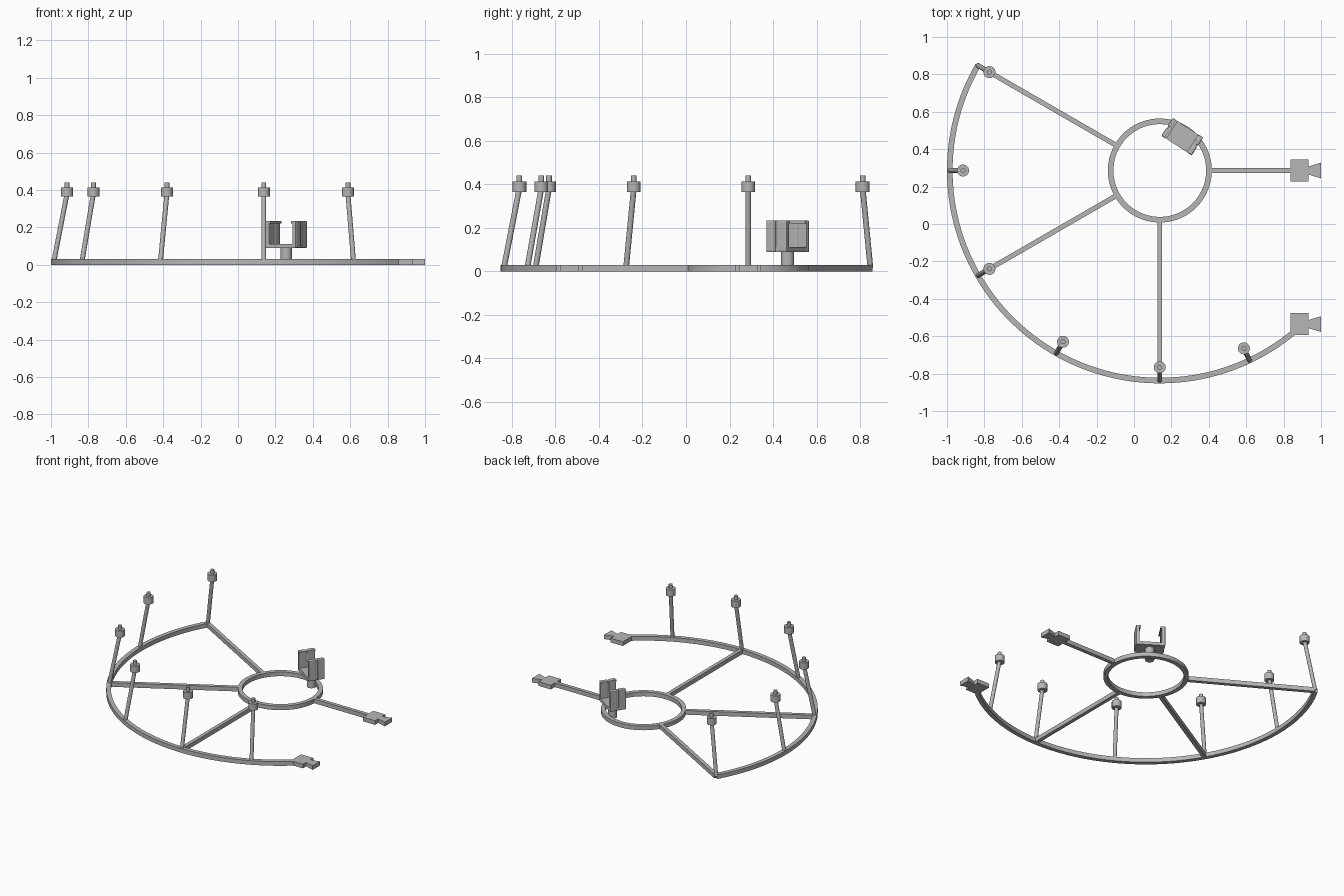
import bpy, bmesh, math
from mathutils import Vector, Matrix

cube = bpy.data.objects.get("Cube")
if cube:
    bpy.data.objects.remove(cube, do_unlink=True)

CENTRE = Vector((0.138, 0.286, 0))
THICK = 0.03

grey = bpy.data.materials.new("grey plastic")
grey.use_nodes = True
grey.diffuse_color = (0.47, 0.47, 0.47, 1)
grey.node_tree.nodes["Principled BSDF"].inputs["Base Color"].default_value = grey.diffuse_color


def polar(radius, degrees, z=0.0):
    a = math.radians(degrees)
    return CENTRE + Vector((radius * math.cos(a), radius * math.sin(a), z))


def finish(name, bm, smooth=False):
    bmesh.ops.recalc_face_normals(bm, faces=bm.faces)
    mesh = bpy.data.meshes.new(name)
    bm.to_mesh(mesh)
    bm.free()
    mesh.materials.append(grey)
    obj = bpy.data.objects.new(name, mesh)
    bpy.context.collection.objects.link(obj)
    if smooth:
        bpy.ops.object.select_all(action='DESELECT')
        obj.select_set(True)
        bpy.context.view_layer.objects.active = obj
        bpy.ops.object.shade_smooth_by_angle(angle=math.radians(35))
    return obj


def band(name, inner, outer, start, end, steps):
    """Flat curved strip of rectangular section; a full turn closes."""
    bm = bmesh.new()
    closed = end - start == 360
    rings = []
    for i in range(steps if closed else steps + 1):
        a = start + (end - start) * i / steps
        rings.append([bm.verts.new(polar(r, a, z)) for r, z in
                      ((inner, 0), (outer, 0), (outer, THICK), (inner, THICK))])
    for i in range(steps):
        p, q = rings[i], rings[(i + 1) % len(rings)]
        for k in range(4):
            bm.faces.new((p[k], p[(k + 1) % 4], q[(k + 1) % 4], q[k]))
    if not closed:
        bm.faces.new(rings[0])
        bm.faces.new(rings[-1])
    return finish(name, bm, True)


def add_box(bm, matrix, size, centre):
    m = matrix @ Matrix.Translation(centre) @ Matrix.Diagonal((*size, 1))
    return bmesh.ops.create_cube(bm, size=1, matrix=m)["verts"]


def add_rod(bm, a, b, radius, sides=24):
    d = b - a
    m = Matrix.Translation((a + b) / 2) @ d.to_track_quat('Z', 'Y').to_matrix().to_4x4()
    bmesh.ops.create_cone(bm, cap_ends=True, segments=sides, radius1=radius,
                          radius2=radius, depth=d.length, matrix=m)


# Rings
band("hub_ring", 0.248, 0.278, 0, 360, 72)
band("outer_arc", 1.108, 1.138, 150, 310.5, 72)

# Spokes
for n, (angle, reach) in enumerate(((0, 0.74), (150, 1.12), (210, 1.12), (270, 1.12))):
    bm = bmesh.new()
    turn = Matrix.Translation(CENTRE) @ Matrix.Rotation(math.radians(angle), 4, 'Z')
    add_box(bm, turn, (reach - 0.265, 0.026, THICK), ((reach + 0.265) / 2, 0, THICK / 2))
    finish(f"spoke_{n + 1}", bm)

# Leaning posts with collar and pin
for n, angle in enumerate((150, 180, 210, 240.5, 270, 295.3)):
    bm = bmesh.new()
    add_rod(bm, polar(1.123, angle, 0.015), polar(1.054, angle, 0.37), 0.013)
    for low, high, radius in ((0.365, 0.413, 0.032), (0.41, 0.44, 0.013)):
        add_rod(bm, polar(1.052, angle, low), polar(1.052, angle, high), radius)
    finish(f"post_{n + 1}", bm, True)

# Dovetail connectors: square block with flared tail
half_outline = [(0.837, 0.059), (0.934, 0.059), (0.934, 0.022), (1.0, 0.042)]
for name, y in (("spoke_connector", CENTRE.y), ("arc_connector", -0.535)):
    bm = bmesh.new()
    outline = half_outline + [(x, -w) for x, w in reversed(half_outline)]
    face = bm.faces.new([bm.verts.new((x, y + w, 0)) for x, w in outline])
    top = bmesh.ops.extrude_face_region(bm, geom=[face])["geom"]
    bmesh.ops.translate(bm, vec=(0, 0, THICK),
                        verts=[v for v in top if isinstance(v, bmesh.types.BMVert)])
    finish(name, bm)

# Holder on the hub: stem, base plate and two clip jaws
seat = Vector((0.258, 0.467, 0))
bm = bmesh.new()
add_rod(bm, seat + Vector((0, 0, 0.005)), seat + Vector((0, 0, 0.095)), 0.03)
finish("holder_stem", bm, True)

turn = Matrix.Translation(seat) @ Matrix.Rotation(math.radians(-33), 4, 'Z')
bm = bmesh.new()
add_box(bm, turn, (0.185, 0.112, 0.022), (0, 0, 0.101))
finish("holder_base", bm)

for name, s in (("holder_left_jaw", 1), ("holder_right_jaw", -1)):
    bm = bmesh.new()
    # thin wall with two rounded pads either side of a groove
    add_box(bm, turn, (0.014, 0.108, 0.138), (s * 0.084, 0, 0.163))
    add_box(bm, turn, (0.022, 0.108, 0.012), (s * 0.076, 0, 0.227))
    for side in (-1, 1):
        verts = add_box(bm, turn, (0.024, 0.052, 0.145), (s * 0.085, side * 0.031, 0.1625))
        edges = {e for v in verts for e in v.link_edges}
        bmesh.ops.bevel(bm, geom=list(edges), offset=0.006, segments=2,
                        affect='EDGES', profile=0.5)
    finish(name, bm)
